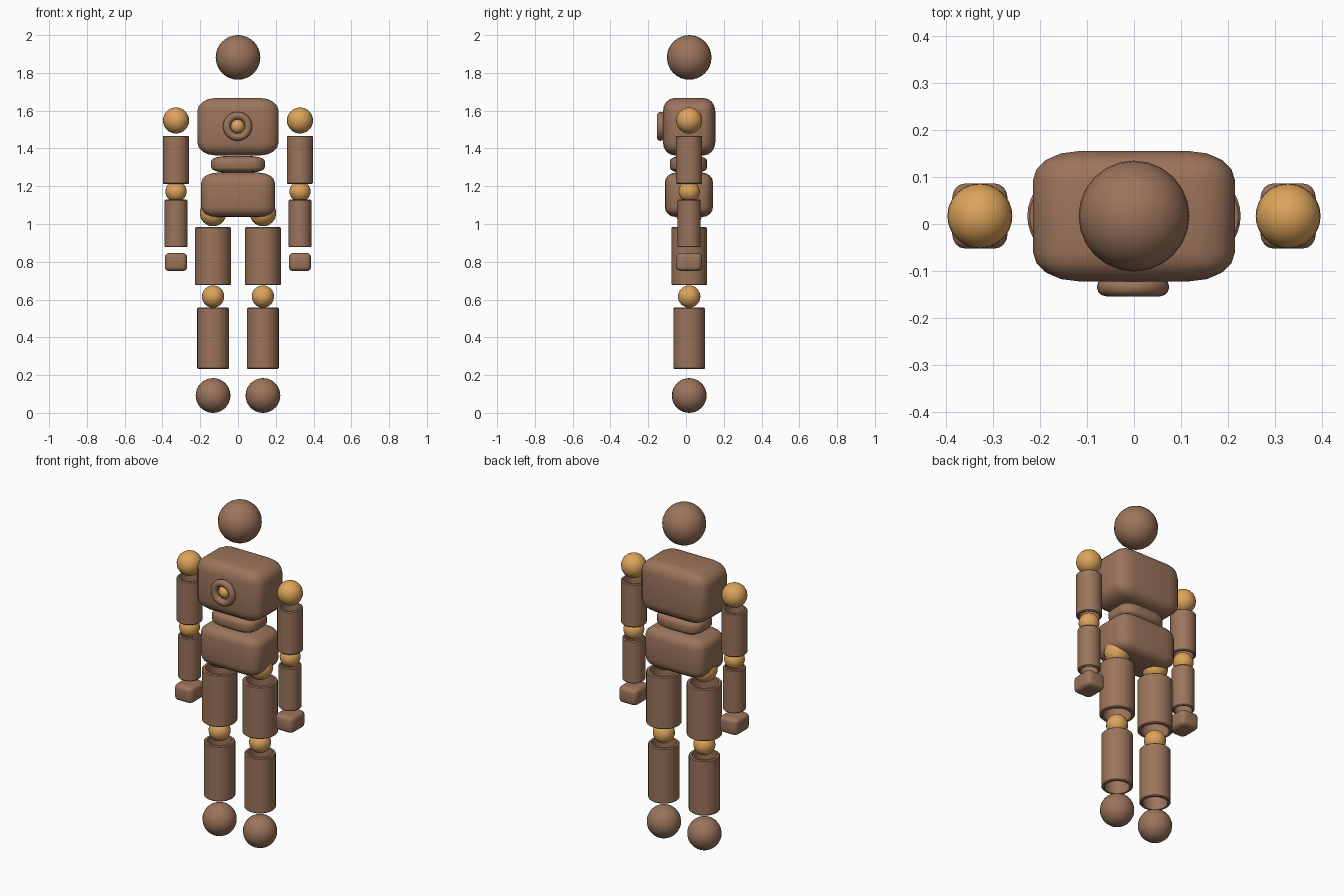
import bpy, bmesh, math
from mathutils import Matrix, Vector

if "Cube" in bpy.data.objects:
    bpy.data.objects.remove(bpy.data.objects["Cube"])

YC = 0.017  # depth of the body's centre line


def material(name, rgb):
    m = bpy.data.materials.new(name)
    m.diffuse_color = (*rgb, 1)
    m.use_nodes = True
    m.node_tree.nodes["Principled BSDF"].inputs["Base Color"].default_value = m.diffuse_color
    return m


BROWN = material("brown wood", (0.33, 0.175, 0.105))
GOLD = material("golden joint", (0.72, 0.37, 0.105))


def finish(name, bm, mat, angle=40):
    bmesh.ops.recalc_face_normals(bm, faces=bm.faces)
    me = bpy.data.meshes.new(name)
    bm.to_mesh(me)
    bm.free()
    ob = bpy.data.objects.new(name, me)
    bpy.context.collection.objects.link(ob)
    me.materials.append(mat)
    bpy.ops.object.select_all(action='DESELECT')
    ob.select_set(True)
    bpy.context.view_layer.objects.active = ob
    bpy.ops.object.shade_smooth_by_angle(angle=math.radians(angle))
    return ob


def ball(name, loc, r, mat):
    bm = bmesh.new()
    bmesh.ops.create_uvsphere(bm, u_segments=24, v_segments=16, radius=r,
                              matrix=Matrix.Translation(loc))
    return finish(name, bm, mat)


def soft_box(name, lo, hi, round_part=0.45):
    """Box whose rounding is proportional to each dimension."""
    bm = bmesh.new()
    bmesh.ops.create_cube(bm, size=2)
    bmesh.ops.bevel(bm, geom=bm.edges[:], offset=round_part, segments=4,
                    profile=0.5, affect='EDGES')
    lo, hi = Vector(lo), Vector(hi)
    mid, half = (lo + hi) / 2, (hi - lo) / 2
    for v in bm.verts:
        v.co = mid + v.co * half
    return finish(name, bm, BROWN, 60)


def lathe(name, profile, matrix, mat, steps=32):
    """Spin a closed (radius, height) profile around the local z axis."""
    bm = bmesh.new()
    rings = []
    for i in range(steps):
        a = 2 * math.pi * i / steps
        rings.append([bm.verts.new(matrix @ Vector((r * math.cos(a), r * math.sin(a), h)))
                      for r, h in profile])
    n = len(profile)
    for i in range(steps):
        a, b = rings[i], rings[(i + 1) % steps]
        for j in range(n):
            k = (j + 1) % n
            bm.faces.new((a[j], b[j], b[k], a[k]))
    return finish(name, bm, mat)


def tube(name, x, r, z0, z1):
    """Hollow limb with a small chamfer on the outer rims."""
    c, inner = 0.005, r * 0.8
    profile = [(inner, z0), (r - c, z0), (r, z0 + c), (r, z1 - c), (r - c, z1), (inner, z1)]
    return lathe(name, profile, Matrix.Translation((x, YC, 0)), BROWN)


# Head and trunk
ball("head", (0, YC, 1.882), 0.118, BROWN)
soft_box("chest", (-0.215, -0.122, 1.363), (0.215, 0.155, 1.667))
soft_box("waist", (-0.142, -0.085, 1.272), (0.142, 0.112, 1.36), 0.6)
soft_box("pelvis", (-0.195, -0.112, 1.037), (0.195, 0.143, 1.272))

# Chest ornament: ring with a ball set in it
ring = [(0.057 + 0.02 * math.cos(math.tau * i / 12), 0.02 * math.sin(math.tau * i / 12))
        for i in range(12)]
lathe("chest_ring", ring,
      Matrix.Translation((-0.002, -0.134, 1.517)) @ Matrix.Rotation(math.pi / 2, 4, 'X'), BROWN)
ball("chest_gem", (-0.002, -0.112, 1.517), 0.038, GOLD)

# Arms and legs on both sides
for side, s in (("left", 1), ("right", -1)):
    ax, lx = s * 0.328, s * 0.132
    ball(side + "_shoulder", (ax, YC, 1.548), 0.069, GOLD)
    tube(side + "_upper_arm", ax, 0.069, 1.212, 1.467)
    ball(side + "_elbow", (ax, YC, 1.172), 0.056, GOLD)
    tube(side + "_forearm", ax, 0.061, 0.877, 1.129)
    soft_box(side + "_hand", (ax - 0.059, YC - 0.069, 0.75), (ax + 0.059, YC + 0.069, 0.847))
    ball(side + "_hip", (lx, YC, 1.058), 0.07, GOLD)
    tube(side + "_thigh", lx, 0.095, 0.676, 0.983)
    ball(side + "_knee", (lx, YC, 0.616), 0.059, GOLD)
    tube(side + "_shin", lx, 0.084, 0.232, 0.557)
    ball(side + "_foot", (lx, YC, 0.092), 0.092, BROWN)
